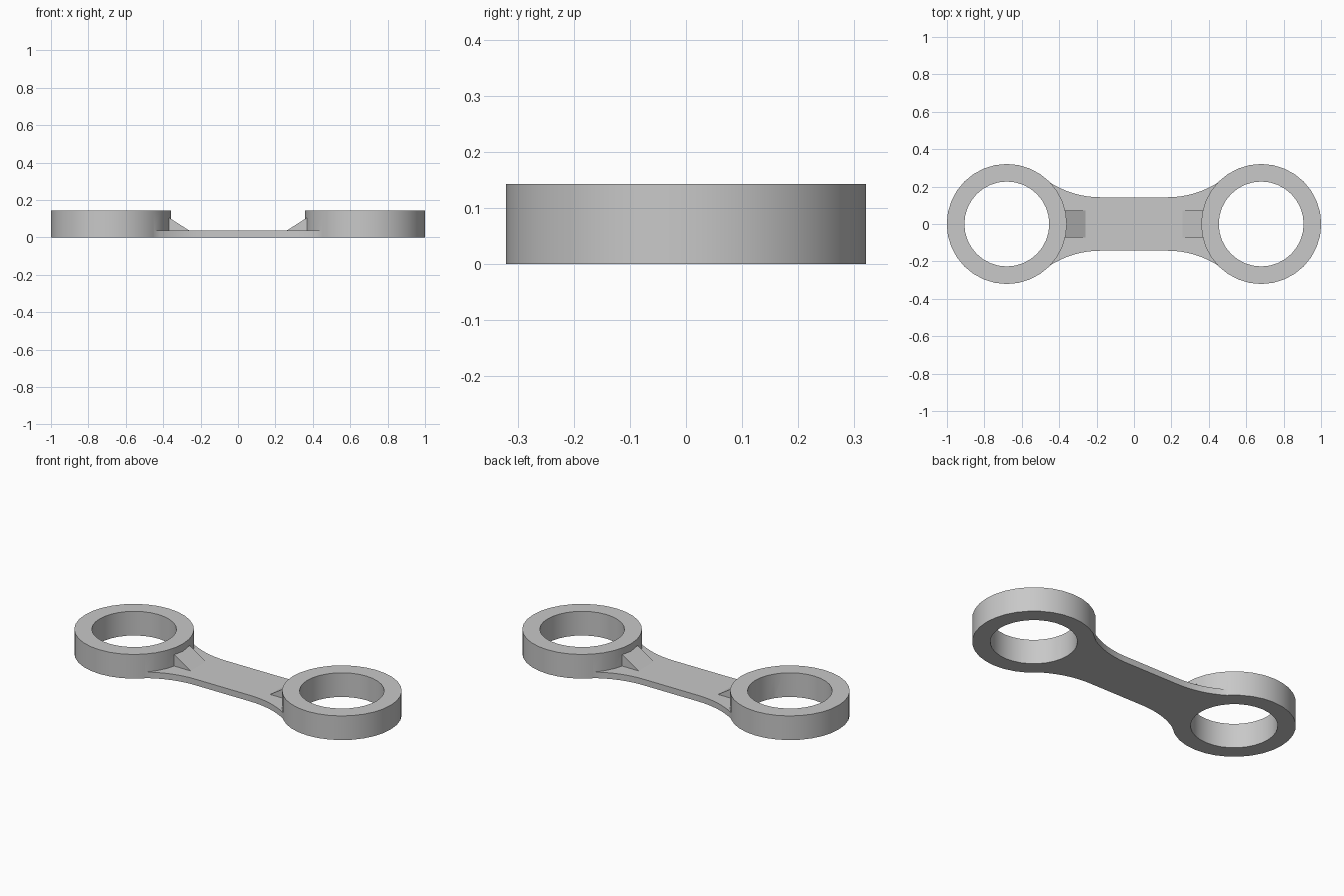
import bpy, bmesh, math
from mathutils import Vector

if "Cube" in bpy.data.objects:
    bpy.data.objects.remove(bpy.data.objects["Cube"])

RING_X, R_OUT, R_IN, HEIGHT = 0.68, 0.321, 0.227, 0.143
BAR_T, BAR_HALF = 0.036, 0.143
SEGMENTS = 32

grey = bpy.data.materials.new("plain grey")
grey.diffuse_color = (0.58, 0.58, 0.58, 1)
grey.use_nodes = True
grey.node_tree.nodes["Principled BSDF"].inputs["Base Color"].default_value = grey.diffuse_color


def extrude(name, points, direction):
    """Solid made by extruding a closed outline along a direction."""
    bm = bmesh.new()
    face = bm.faces.new([bm.verts.new(p) for p in points])
    res = bmesh.ops.extrude_face_region(bm, geom=[face])
    moved = [v for v in res["geom"] if isinstance(v, bmesh.types.BMVert)]
    bmesh.ops.translate(bm, verts=moved, vec=Vector(direction))
    bmesh.ops.recalc_face_normals(bm, faces=bm.faces)
    mesh = bpy.data.meshes.new(name)
    bm.to_mesh(mesh)
    bm.free()
    mesh.materials.append(grey)
    obj = bpy.data.objects.new(name, mesh)
    bpy.context.collection.objects.link(obj)
    return obj


def disc(name, x, radius, z0, z1):
    pts = [(x + radius * math.cos(2 * math.pi * i / SEGMENTS),
            radius * math.sin(2 * math.pi * i / SEGMENTS), z0)
           for i in range(SEGMENTS)]
    return extrude(name, pts, (0, 0, z1 - z0))


def combine(target, tool, operation):
    mod = target.modifiers.new("join", "BOOLEAN")
    mod.operation, mod.solver, mod.object = operation, "EXACT", tool
    bpy.context.view_layer.objects.active = target
    bpy.ops.object.modifier_apply(modifier=mod.name)
    bpy.data.objects.remove(tool)


# Flat bar, flaring in an arc towards each ring
start, flare_r, steps = 0.18, 0.50, 8
sweep = math.asin((0.45 - start) / flare_r)
quarter = [(start + flare_r * math.sin(sweep * i / steps),
            BAR_HALF + flare_r * (1 - math.cos(sweep * i / steps)))
           for i in range(steps + 1)] + [(0.47, 0.228), (0.60, 0.20)]
right = [(x, -y, 0) for x, y in quarter] + [(x, y, 0) for x, y in reversed(quarter)]
left = [(-x, -y, 0) for x, y, z in right]
link = extrude("connecting_link", right + left, (0, 0, BAR_T))

# Ring bodies and sloping gussets
for s in (-1, 1):
    combine(link, disc("ring", s * RING_X, R_OUT, 0, HEIGHT), "UNION")
    profile = [(0.26, 0.02), (0.42, 0.02), (0.42, 0.138), (0.26, BAR_T)]
    gusset = extrude("gusset", [(s * x, -0.072, z) for x, z in profile], (0, 0.144, 0))
    combine(link, gusset, "UNION")

# Through holes
for s in (-1, 1):
    combine(link, disc("bore", s * RING_X, R_IN, -0.1, HEIGHT + 0.1), "DIFFERENCE")

bpy.ops.object.select_all(action="DESELECT")
link.select_set(True)
bpy.context.view_layer.objects.active = link
bpy.ops.object.shade_smooth_by_angle(angle=math.radians(25))
